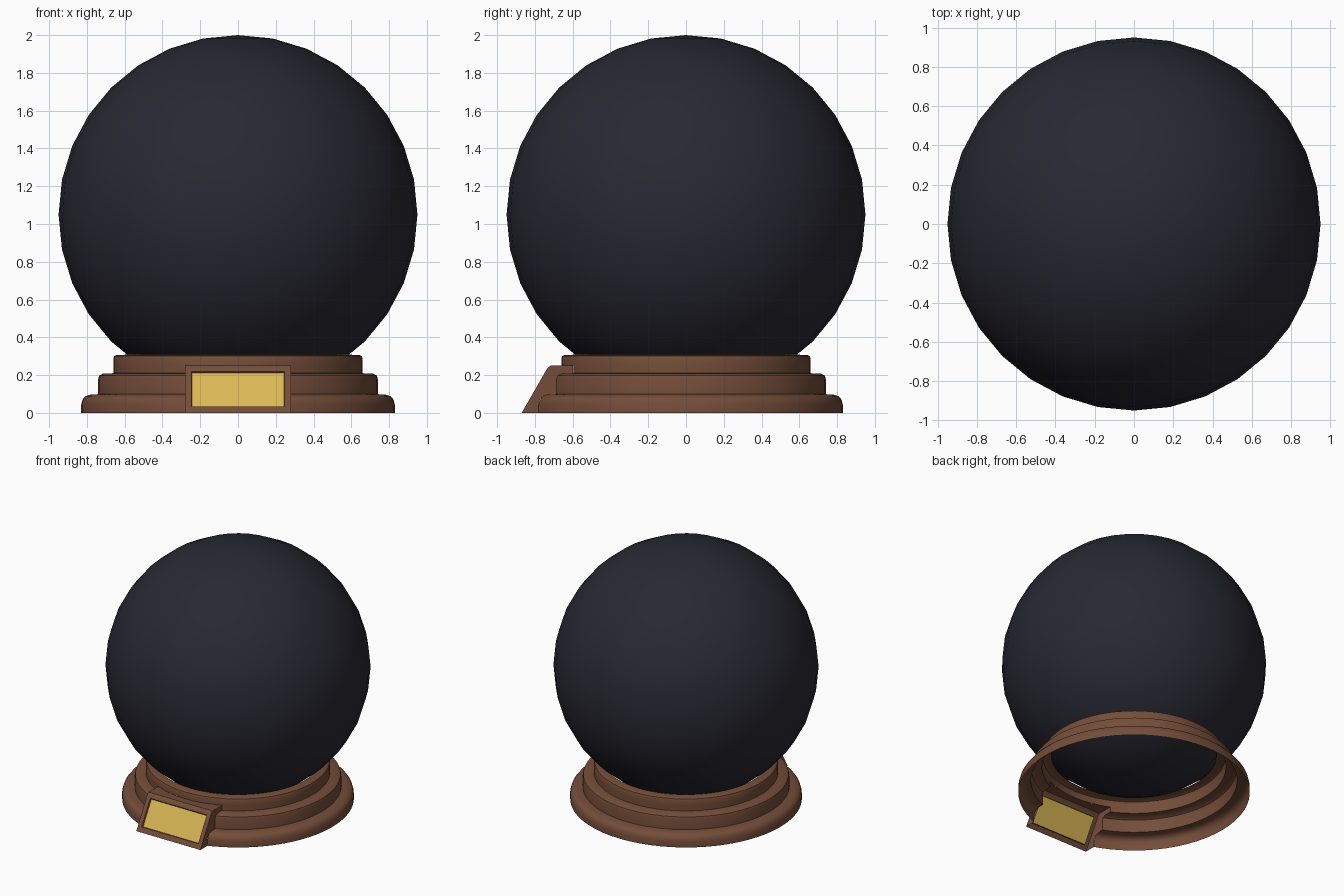
import bpy, bmesh, math
from mathutils import Vector

if "Cube" in bpy.data.objects:
    bpy.data.objects.remove(bpy.data.objects["Cube"])


def material(name, color):
    m = bpy.data.materials.new(name)
    m.diffuse_color = (*color, 1)
    m.use_nodes = True
    m.node_tree.nodes["Principled BSDF"].inputs["Base Color"].default_value = m.diffuse_color
    return m


wood = material("brown wood", (0.175, 0.075, 0.041))
dark = material("dark glass", (0.021, 0.021, 0.033))
gold = material("gold plate", (0.70, 0.48, 0.09))


def face_away(bm, ref):
    # turn every face away from a point inside the part
    bm.normal_update()
    for f in bm.faces:
        if f.normal.dot(f.calc_center_median() - Vector(ref)) < 0:
            f.normal_flip()
    bm.normal_update()


def finish(bm, name, mats, angle):
    me = bpy.data.meshes.new(name)
    bm.to_mesh(me)
    bm.free()
    ob = bpy.data.objects.new(name, me)
    bpy.context.collection.objects.link(ob)
    for m in mats:
        me.materials.append(m)
    bpy.ops.object.select_all(action='DESELECT')
    ob.select_set(True)
    bpy.context.view_layer.objects.active = ob
    bpy.ops.object.shade_smooth_by_angle(angle=math.radians(angle))
    return ob


# Ball
bm = bmesh.new()
bmesh.ops.create_uvsphere(bm, u_segments=32, v_segments=16, radius=0.95)
bmesh.ops.translate(bm, verts=bm.verts, vec=(0, 0, 1.05))
finish(bm, "ball", [dark], 40)

# Stepped round base: an open shell, cut away behind the plaque box
W, TOP = 0.28, 0.25
profile = [(0.83, 0), (0.83, 0.045), (0.823, 0.07), (0.81, 0.087), (0.785, 0.096),
           (0.74, 0.099), (0.74, 0.18), (0.735, 0.197), (0.715, 0.208),
           (0.66, 0.21), (0.66, 0.288), (0.655, 0.301), (0.64, 0.307), (0.592, 0.308)]
bm = bmesh.new()
vs = [bm.verts.new((r, 0, z)) for r, z in profile]
es = [bm.edges.new(p) for p in zip(vs, vs[1:])]
bmesh.ops.spin(bm, geom=vs + es, cent=(0, 0, 0), axis=(0, 0, 1),
               angle=math.tau, steps=64, use_duplicate=False)
bmesh.ops.remove_doubles(bm, verts=bm.verts, dist=1e-4)
face_away(bm, (0, 0, -0.5))
for co, no in (((W, 0, 0), (1, 0, 0)), ((-W, 0, 0), (1, 0, 0)), ((0, 0, TOP), (0, 0, 1))):
    bmesh.ops.bisect_plane(bm, geom=bm.verts[:] + bm.edges[:] + bm.faces[:],
                           plane_co=co, plane_no=no)
gone = []
for f in bm.faces:
    c = f.calc_center_median()
    if abs(c.x) < W and c.y < 0 and c.z < TOP:
        gone.append(f)
bmesh.ops.delete(bm, geom=gone, context='FACES')
finish(bm, "round_base", [wood], 35)

# Plaque box: sloped front with a sunken gold plate, open below
def on_slope(x, z):
    return (x, -0.87 + z * 0.575, z)


def arc_y(r, x):
    return -math.sqrt(r * r - x * x)


bm = bmesh.new()


def face(points):
    return bm.faces.new([bm.verts.new(p) for p in points])


EDGE = 0.237
outer = [on_slope(x, z) for x, z in ((-W, 0), (W, 0), (W, EDGE), (-W, EDGE))]
inner = [on_slope(x, z) for x, z in ((-0.247, 0.034), (0.247, 0.034), (0.247, 0.22), (-0.247, 0.22))]
for i in range(4):
    j = (i + 1) % 4
    face((outer[i], outer[j], inner[j], inner[i]))
plate = face(inner)
lip = -0.717
face((outer[3], outer[2], (W, lip, TOP), (-W, lip, TOP)))
xs = [W - i * W / 4 for i in range(9)]
face([(-W, lip, TOP), (W, lip, TOP)] + [(x, arc_y(0.66, x), TOP) for x in xs])
for s in (-W, W):
    steps = [(s, arc_y(r, s), z) for r, z in reversed(profile) if z < TOP]
    face([on_slope(s, 0), on_slope(s, EDGE), (s, lip, TOP), (s, arc_y(0.66, s), TOP)] + steps)
bmesh.ops.remove_doubles(bm, verts=bm.verts, dist=1e-4)
face_away(bm, (0, -0.3, -0.5))
bmesh.ops.inset_individual(bm, faces=[plate], thickness=0.006, depth=-0.012)
plate.material_index = 1
finish(bm, "plaque_box", [wood, gold], 30)
